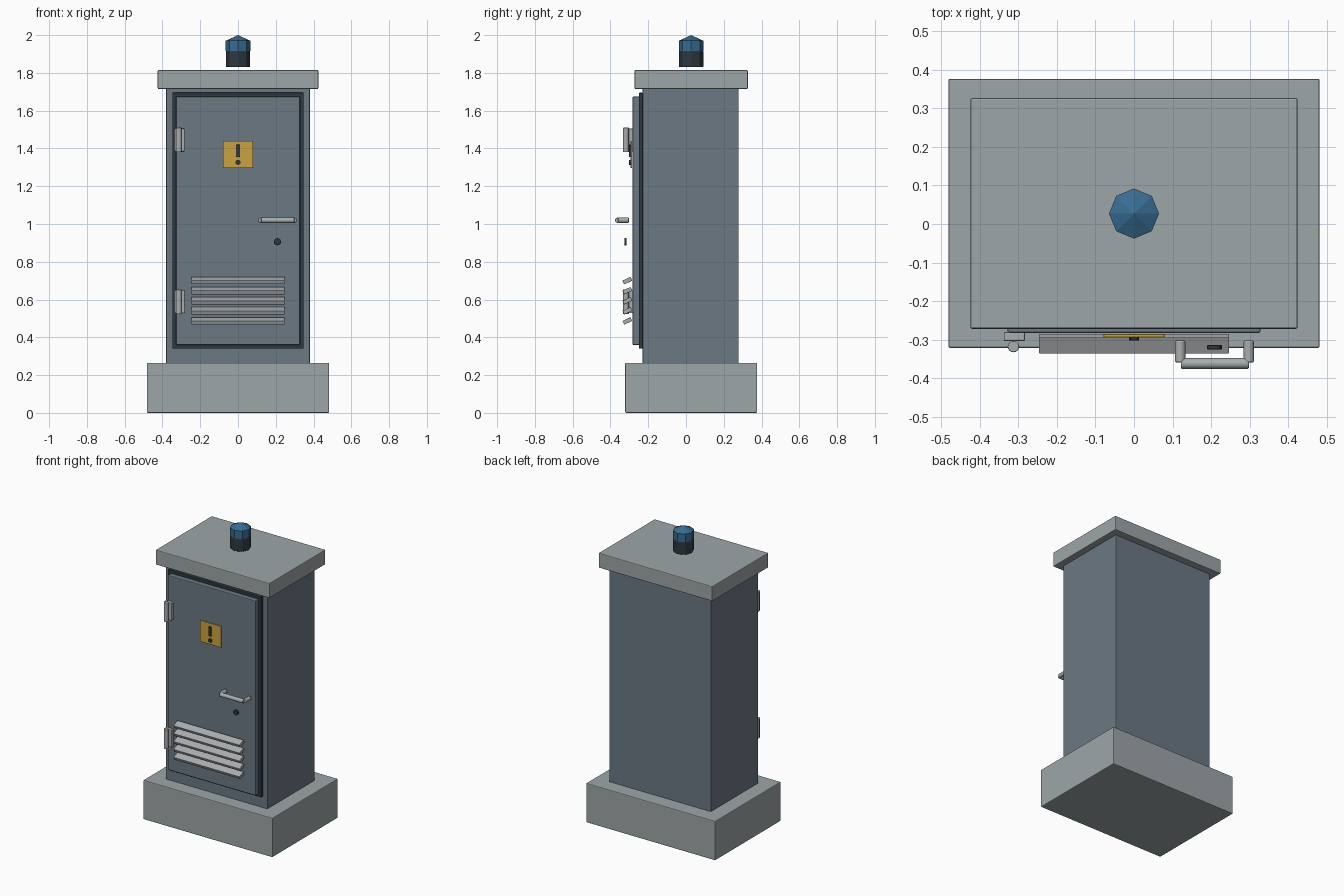
import bpy
from math import radians, pi

cube = bpy.data.objects.get("Cube")
if cube:
    bpy.data.objects.remove(cube, do_unlink=True)


def material(name, r, g, b):
    m = bpy.data.materials.new(name)
    m.use_nodes = True
    m.diffuse_color = (r, g, b, 1)
    m.node_tree.nodes["Principled BSDF"].inputs["Base Color"].default_value = (r, g, b, 1)
    return m


concrete = material("concrete grey", 0.34, 0.38, 0.39)
paint = material("blue grey paint", 0.15, 0.19, 0.23)
dark = material("dark rubber", 0.025, 0.04, 0.05)
metal = material("bare metal", 0.40, 0.42, 0.43)
yellow = material("warning yellow", 0.60, 0.37, 0.05)
blue = material("lamp blue", 0.04, 0.15, 0.29)


def finish(ob, name, mat, bevel):
    ob.name = name
    ob.data.materials.append(mat)
    if bevel:
        mod = ob.modifiers.new("edge", "BEVEL")
        mod.width = bevel
        mod.segments = 2
    return ob


def box(name, x, y, z, mat, bevel=0.0, tilt=0.0):
    """Box from (min, max) ranges, optionally tilted about x."""
    spans = (x, y, z)
    bpy.ops.mesh.primitive_cube_add(size=1, location=[(a + b) / 2 for a, b in spans])
    ob = bpy.context.object
    ob.scale = [b - a for a, b in spans]
    bpy.ops.object.transform_apply(location=False, rotation=False, scale=True)
    ob.rotation_euler.x = tilt
    return finish(ob, name, mat, bevel)


def rod(name, centre, radius, length, mat, axis="z", sides=16, bevel=0.0):
    turn = {"x": (0, pi / 2, 0), "y": (pi / 2, 0, 0), "z": (0, 0, 0)}[axis]
    bpy.ops.mesh.primitive_cylinder_add(vertices=sides, radius=radius, depth=length,
                                        location=centre, rotation=turn)
    if sides > 8:
        bpy.ops.object.shade_smooth_by_angle()
    return finish(bpy.context.object, name, mat, bevel)


# Plinth, cabinet and roof
box("plinth", (-0.482, 0.482), (-0.322, 0.377), (0, 0.265), concrete, 0.005)
box("cabinet", (-0.38, 0.38), (-0.23, 0.278), (0.26, 1.72), paint, 0.004)
box("roof", (-0.425, 0.425), (-0.272, 0.327), (1.715, 1.815), concrete, 0.005)

# Door on its seal
box("door_seal", (-0.348, 0.348), (-0.25, -0.228), (0.34, 1.695), dark, 0.004)
box("door", (-0.328, 0.328), (-0.283, -0.245), (0.36, 1.675), paint, 0.005)

# Hinges
for label, z in (("upper", 1.445), ("lower", 0.588)):
    box(label + "_hinge_leaf", (-0.338, -0.283), (-0.304, -0.28), (z - 0.06, z + 0.06), metal, 0.004)
    rod(label + "_hinge_pin", (-0.313, -0.318, z), 0.015, 0.13, metal, bevel=0.002)

# Warning sign
box("sign", (-0.079, 0.079), (-0.294, -0.286), (1.297, 1.44), yellow, 0.002)
box("sign_bar", (-0.01, 0.01), (-0.302, -0.294), (1.355, 1.42), dark, 0.002)
rod("sign_dot", (0, -0.298, 1.326), 0.013, 0.008, dark, "y")

# Handle and lock
rod("handle_grip", (0.21, -0.362, 1.02), 0.014, 0.176, metal, "x", bevel=0.003)
for label, x in (("right", 0.12), ("left", 0.298)):
    rod(label + "_handle_post", (x, -0.331, 1.02), 0.0135, 0.056, metal, "y", bevel=0.003)
rod("lock", (0.209, -0.32, 0.906), 0.019, 0.012, dark, "y", bevel=0.002)

# Sloping vent slats
for i in range(5):
    z = 0.487 + i * 0.0533
    box(f"vent_slat_{i + 1}", (-0.247, 0.247), (-0.334, -0.287), (z - 0.011, z + 0.011),
        metal, 0.002, radians(25))

# Eight-sided lamp
rod("lamp_base", (0, 0.027, 1.873), 0.065, 0.086, dark, sides=8, bevel=0.003)
rod("lamp_lens", (0, 0.027, 1.943), 0.065, 0.055, blue, sides=8)
bpy.ops.mesh.primitive_cone_add(vertices=8, radius1=0.065, radius2=0, depth=0.03,
                                location=(0, 0.027, 1.985))
finish(bpy.context.object, "lamp_cap", blue, 0)
